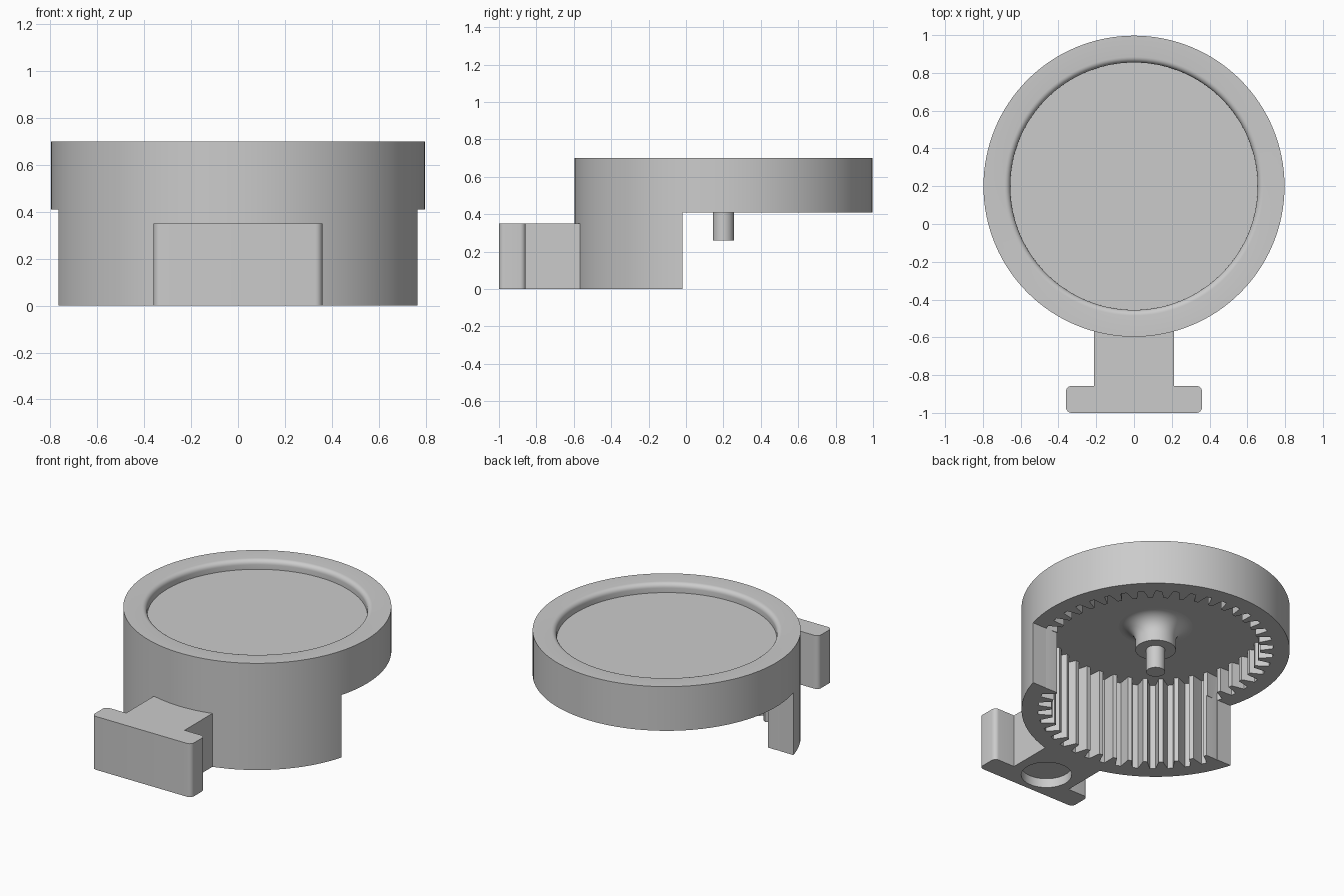
import bpy, bmesh
from math import sin, cos, pi, radians

if "Cube" in bpy.data.objects:
    bpy.data.objects.remove(bpy.data.objects["Cube"], do_unlink=True)

AXIS_Y = 0.2          # centre of the round housing
R = 0.797             # outer radius
TEETH = 42

grey = bpy.data.materials.new("plain_grey")
grey.use_nodes = True
grey.diffuse_color = (0.6, 0.6, 0.6, 1)
grey.node_tree.nodes["Principled BSDF"].inputs["Base Color"].default_value = (0.6, 0.6, 0.6, 1)


def finish(bm, name):
    bmesh.ops.recalc_face_normals(bm, faces=bm.faces)
    mesh = bpy.data.meshes.new(name)
    bm.to_mesh(mesh)
    bm.free()
    mesh.materials.append(grey)
    obj = bpy.data.objects.new(name, mesh)
    bpy.context.collection.objects.link(obj)
    return obj


def lathe(name, profile, steps=128, y=AXIS_Y):
    """Solid of revolution; the profile's open ends are capped."""
    bm = bmesh.new()
    rings = [[bm.verts.new((r * cos(2 * pi * i / steps), y + r * sin(2 * pi * i / steps), z))
              for i in range(steps)] for r, z in profile]
    for a, b in zip(rings, rings[1:]):
        for i in range(steps):
            j = (i + 1) % steps
            bm.faces.new((a[i], a[j], b[j], b[i]))
    bm.faces.new(rings[0])
    bm.faces.new(rings[-1])
    return finish(bm, name)


def prism(name, outline, z0, z1):
    bm = bmesh.new()
    low = [bm.verts.new((x, y, z0)) for x, y in outline]
    high = [bm.verts.new((x, y, z1)) for x, y in outline]
    bm.faces.new(low)
    bm.faces.new(high)
    for i in range(len(low)):
        j = (i + 1) % len(low)
        bm.faces.new((low[i], low[j], high[j], high[i]))
    return finish(bm, name)


def activate(obj):
    bpy.ops.object.select_all(action='DESELECT')
    obj.select_set(True)
    bpy.context.view_layer.objects.active = obj


def cut(obj, cutter):
    mod = obj.modifiers.new("cut", 'BOOLEAN')
    mod.operation = 'DIFFERENCE'
    mod.solver = 'EXACT'
    mod.object = cutter
    activate(obj)
    bpy.ops.object.modifier_apply(modifier=mod.name)
    bpy.data.objects.remove(cutter, do_unlink=True)


def arc(cx, cy, r, start, end, n=6):
    return [(cx + r * cos(radians(start + (end - start) * i / n)),
             cy + r * sin(radians(start + (end - start) * i / n))) for i in range(n + 1)]


# Housing: drum with a dished top and a rounded lip
lip = arc(0.685, 0.67, 0.03, 90, 180)
housing = lathe("housing", [(R, 0), (R, 0.7)] + lip + [(0.655, 0.64)])

# Back half of the skirt is open
cut(housing, prism("skirt_cutter", [(-1, -0.02), (1, -0.02), (1, 1.2), (-1, 1.2)], -0.1, 0.41))

# Internal ring gear
pitch = 2 * pi / TEETH
tooth = [(-0.16, 0.7), (0.16, 0.7), (0.25, 0.665), (0.36, 0.62), (0.64, 0.62), (0.75, 0.665)]
gear = [(r * cos((k + f) * pitch), AXIS_Y + r * sin((k + f) * pitch))
        for k in range(TEETH) for f, r in tooth]
cut(housing, prism("gear_cutter", gear, -0.1, 0.57))

# Flared boss and axle pin under the lid
flare = arc(0.22, 0.47, 0.1, 90, 180, 10)
boss = lathe("boss", [(0.22, 0.575)] + flare + [(0.12, 0.41)], 64)
pin = lathe("axle_pin", [(0.056, 0.42), (0.056, 0.26)], 48)

# T-shaped handle with rounded plate corners
c, w = 0.03, 0.36
half = ([(0.212, -0.54), (0.212, -0.857)]
        + arc(w - c, -0.857 - c, c, 90, 0)
        + arc(w - c, -1 + c, c, 0, -90))
handle = prism("handle", half + [(-x, y) for x, y in reversed(half)], 0, 0.35)

# Shallow round pocket under the handle
cut(handle, lathe("pocket_cutter", [(0.15, -0.1), (0.15, 0.06)], 64, -0.81))

for part in (housing, boss, pin, handle):
    activate(part)
    bpy.ops.object.shade_smooth_by_angle(angle=radians(30))
